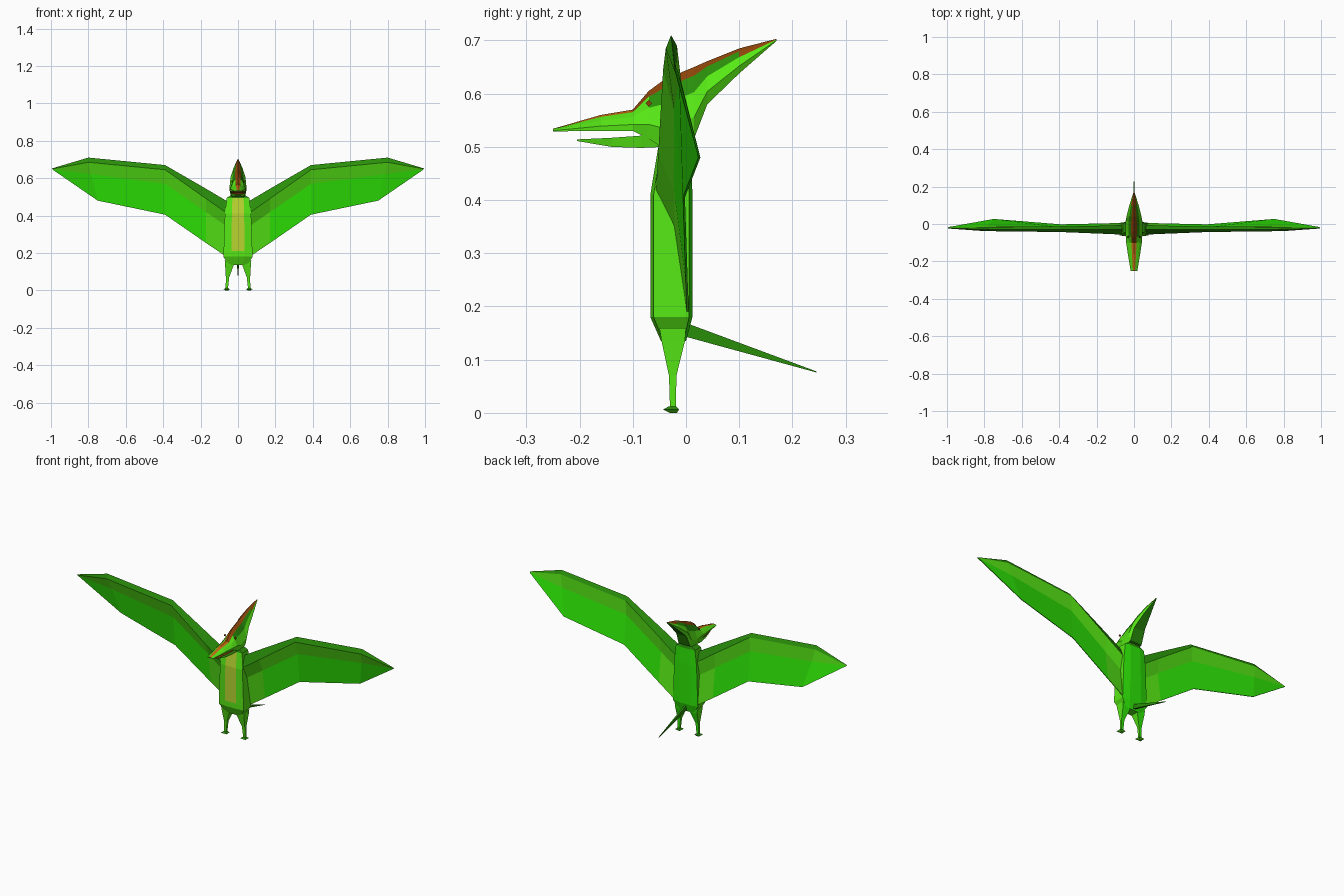
import bpy, bmesh
from mathutils import Vector

if "Cube" in bpy.data.objects:
    bpy.data.objects.remove(bpy.data.objects["Cube"])

COLOURS = {
    "bright green": (0.03, 0.88, 0.002), "light green": (0.10, 0.86, 0.008),
    "dark green": (0.022, 0.27, 0.003), "belly yellow": (0.48, 0.66, 0.03),
    "rust": (0.27, 0.06, 0.003), "orange": (0.55, 0.14, 0.006),
}
NAMES = list(COLOURS)
BRIGHT, LIGHT, DARK, BELLY, RUST, ORANGE = range(6)
MATS = []
for n, c in COLOURS.items():
    m = bpy.data.materials.new(n)
    m.diffuse_color = (*c, 1)
    m.use_nodes = True
    m.node_tree.nodes["Principled BSDF"].inputs["Base Color"].default_value = m.diffuse_color
    MATS.append(m)


def loft(name, rings, colour):
    """Skin closed rings of equal length; colour(i, j) picks ring span i, side j."""
    bm = bmesh.new()
    vs = [[bm.verts.new(p) for p in r] for r in rings]
    n = len(rings[0])
    for i in range(len(rings) - 1):
        for j in range(n):
            k = (j + 1) % n
            f = bm.faces.new((vs[i][j], vs[i][k], vs[i + 1][k], vs[i + 1][j]))
            f.material_index = colour(i, j)
    for i, r in ((0, vs[0]), (len(rings) - 2, vs[-1])):
        f = bm.faces.new(r)
        f.material_index = colour(i, 1)
    bmesh.ops.recalc_face_normals(bm, faces=bm.faces)
    me = bpy.data.meshes.new(name)
    bm.to_mesh(me)
    bm.free()
    for m in MATS:
        me.materials.append(m)
    ob = bpy.data.objects.new(name, me)
    bpy.context.collection.objects.link(ob)
    return ob


# Torso: box-like column (z, half width, belly half width, front y, back y)
def oct_ring(z, w, f, y0, y1):
    a, b = y0 + (y1 - y0) * 0.08, y1 - (y1 - y0) * 0.08
    return [(-f, y0, z), (f, y0, z), (w, a, z), (w, b, z),
            (f, y1, z), (-f, y1, z), (-w, b, z), (-w, a, z)]


TORSO = [(0.135, 0.05, 0.025, -0.047, 0.0), (0.18, 0.078, 0.035, -0.067, 0.012),
         (0.21, 0.077, 0.035, -0.067, 0.012), (0.41, 0.07, 0.033, -0.067, 0.012),
         (0.495, 0.06, 0.03, -0.053, 0.01), (0.51, 0.035, 0.02, -0.048, 0.008)]


def torso_colour(i, j):
    if i == 4:
        return DARK
    if j == 0:
        return BELLY if i >= 2 else LIGHT
    return BRIGHT if j in (3, 4, 5) else LIGHT


loft("torso", [oct_ring(*t) for t in TORSO], torso_colour)


# Head, beak and crest: (y, bottom z, top z, half width)
def head_ring(y, zb, zt, w):
    h = zt - zb
    low = 0.97 if y < -0.08 else 0.8
    half = [(0.33 * w, zt - 0.12 * h), (0.65 * w, zt - 0.35 * h),
            (w, zt - 0.7 * h), (low * w, zb)]
    return ([(0, y, zt)] + [(x, y, z) for x, z in half]
            + [(-x, y, z) for x, z in reversed(half)])


HEAD = [(-0.25, 0.529, 0.534, 0.018), (-0.16, 0.53, 0.56, 0.033),
        (-0.10, 0.53, 0.57, 0.042), (-0.07, 0.515, 0.605, 0.044),
        (-0.04, 0.495, 0.627, 0.045), (0.015, 0.515, 0.65, 0.045),
        (0.04, 0.58, 0.661, 0.04), (0.10, 0.638, 0.685, 0.025),
        (0.17, 0.699, 0.703, 0.003)]


def head_colour(i, j):
    if j in (0, 8):
        return ORANGE if i < 2 else RUST
    if j in (1, 7) and i >= 3:
        return RUST if i >= 7 else DARK
    if j == 4:
        return RUST if i < 3 else DARK
    return LIGHT


loft("head_and_crest", [head_ring(*h) for h in HEAD], head_colour)

# Lower jaw, open, with a rust mouth lining
JAW = [(-0.205, 0.511, 0.514, 0.012), (-0.14, 0.50, 0.517, 0.028),
       (-0.085, 0.498, 0.521, 0.036), (-0.04, 0.50, 0.522, 0.03)]
loft("lower_jaw", [[(-w, y, zt), (w, y, zt), (0.85 * w, y, zb), (-0.85 * w, y, zb)]
                   for y, zb, zt, w in JAW],
     lambda i, j: RUST if j == 0 else LIGHT)

# Tail spike
loft("tail", [[(-w, y, z - h), (-w, y, z + h), (w, y, z + h), (w, y, z - h)]
              for y, z, w, h in ((-0.02, 0.162, 0.006, 0.013),
                                 (0.0, 0.156, 0.006, 0.013),
                                 (0.245, 0.077, 0.001, 0.001))],
     lambda i, j: DARK)

# Wing stations: front bone edge, bone ridge, rear bone edge, trailing edge
WING = [
    [(0.055, -0.057, 0.41), (0.055, -0.03, 0.475), (0.055, -0.005, 0.42), (0.055, 0.004, 0.175)],
    [(0.17, -0.052, 0.49), (0.17, -0.03, 0.543), (0.17, -0.009, 0.50), (0.17, 0.001, 0.253)],
    [(0.39, -0.043, 0.645), (0.39, -0.029, 0.67), (0.39, -0.014, 0.65), (0.39, -0.004, 0.405)],
    [(0.80, -0.038, 0.685), (0.80, -0.028, 0.71), (0.80, -0.017, 0.69), (0.75, 0.025, 0.48)],
    [(0.995, -0.024, 0.649), (0.995, -0.022, 0.652), (0.995, -0.02, 0.65), (0.99, -0.018, 0.645)],
]


def wing_ring(s, side):
    f, r, b, t = (Vector((side * x, y, z)) for x, y, z in s)
    thin = Vector((0, 0.002, 0))
    mid = f.lerp(b, 0.5).lerp(t, 0.32)
    return [f, r, b, mid + thin, t + thin, t - thin, mid - thin]


def wing_colour(i, j):
    if j in (0, 1):
        return DARK
    if j in (2, 6) or i == 0:
        return LIGHT
    return BRIGHT


# Leg rings: (z, centre x, half x, front y, back y), then a flat foot
LEG = [(0.16, 0.043, 0.028, -0.05, 0.0), (0.135, 0.046, 0.023, -0.046, -0.002),
       (0.07, 0.056, 0.009, -0.032, -0.018), (0.006, 0.06, 0.006, -0.03, -0.019)]
FOOT = [(0.0, 0.06, 0.008, -0.03, -0.017), (0.006, 0.06, 0.017, -0.043, -0.013),
        (0.012, 0.06, 0.008, -0.033, -0.018)]


def box_ring(z, x, h, y0, y1, side):
    return [(side * (x - h), y0, z), (side * (x + h), y0, z),
            (side * (x + h), y1, z), (side * (x - h), y1, z)]


for side, tag in ((1, "right"), (-1, "left")):
    loft(tag + "_wing", [wing_ring(s, side) for s in WING], wing_colour)
    loft(tag + "_leg", [box_ring(*r, side) for r in LEG],
         lambda i, j: BRIGHT if j == 2 else LIGHT)
    loft(tag + "_foot", [box_ring(*r, side) for r in FOOT],
         lambda i, j: DARK if i else LIGHT)
    # Eye: small plate on the cheek
    loft(tag + "_eye", [[(side * x, -0.07 + a, 0.582 + b) for a, b in
                         ((-0.006, 0), (0, 0.006), (0.006, 0), (0, -0.006))]
                        for x in (0.030, 0.036)], lambda i, j: RUST)
